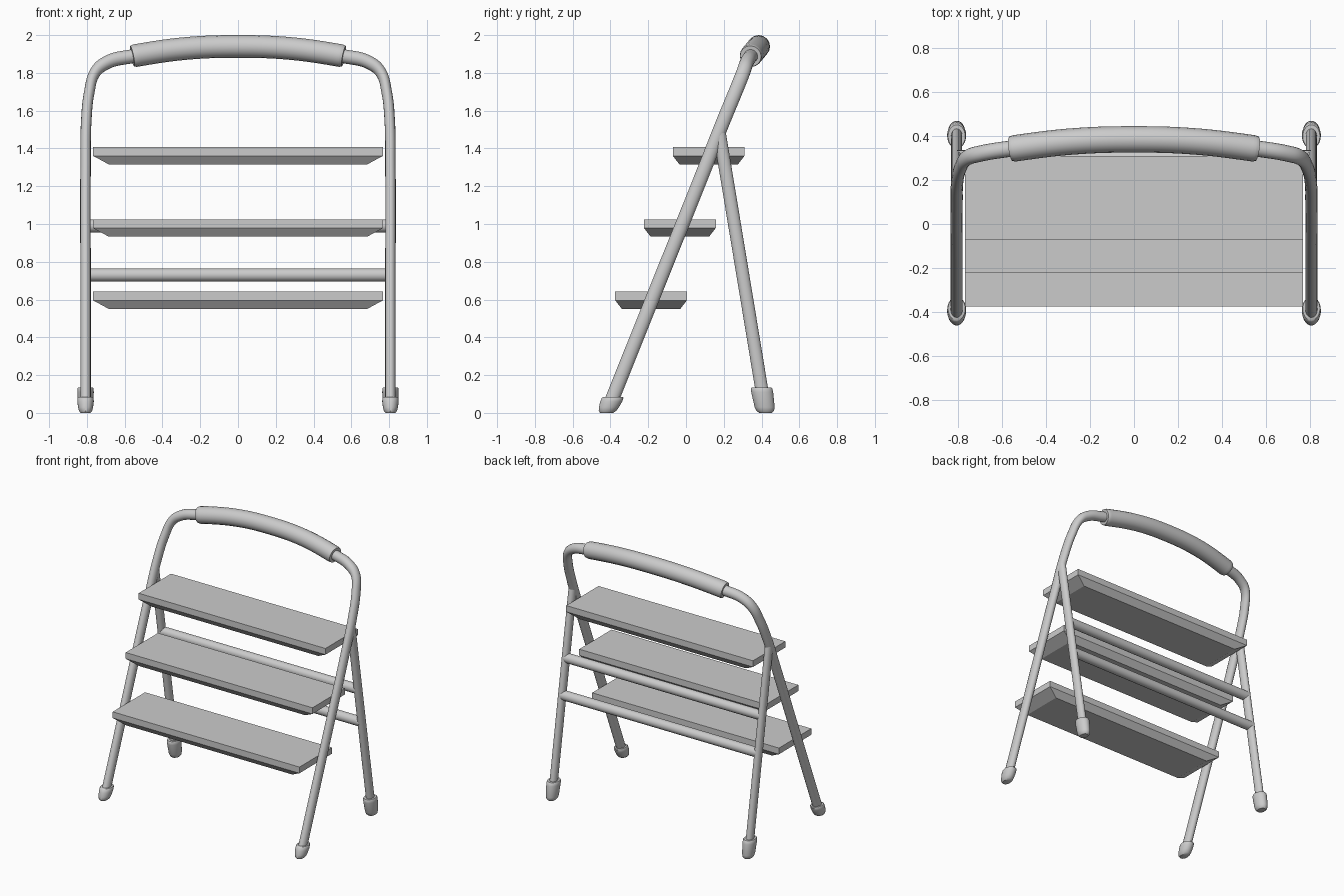
import bpy, bmesh, math

if "Cube" in bpy.data.objects:
    bpy.data.objects.remove(bpy.data.objects["Cube"])

SX = 0.75     # tubing is slightly flattened sideways
LEG_X = 0.807


def finish(ob, angle=40):
    bpy.ops.object.select_all(action='DESELECT')
    ob.select_set(True)
    bpy.context.view_layer.objects.active = ob
    if ob.type == 'CURVE':
        bpy.ops.object.convert(target='MESH')
        ob = bpy.context.object
    bpy.ops.object.transform_apply(location=False, rotation=False, scale=True)
    bpy.ops.object.shade_smooth_by_angle(angle=math.radians(angle))


def tube(name, pts, r, sx=SX, radii=None):
    cu = bpy.data.curves.new(name, 'CURVE')
    cu.dimensions = '3D'
    cu.bevel_depth = r
    cu.bevel_resolution = 6
    cu.resolution_u = 8
    cu.use_fill_caps = True
    sp = cu.splines.new('BEZIER')
    sp.bezier_points.add(len(pts) - 1)
    for i, (bp, (x, y, z)) in enumerate(zip(sp.bezier_points, pts)):
        bp.co = (x / sx, y, z)
        bp.handle_left_type = bp.handle_right_type = 'AUTO'
        bp.radius = radii[i] if radii else 1
    ob = bpy.data.objects.new(name, cu)
    bpy.context.collection.objects.link(ob)
    ob.scale.x = sx
    finish(ob)


def mirrored(half):
    return half + [(-x, y, z) for x, y, z in reversed(half) if x > 0]


def mesh_object(name, bm, angle):
    bmesh.ops.recalc_face_normals(bm, faces=bm.faces)
    me = bpy.data.meshes.new(name)
    bm.to_mesh(me)
    bm.free()
    ob = bpy.data.objects.new(name, me)
    bpy.context.collection.objects.link(ob)
    finish(ob, angle)


def loft(name, rings, angle=40):
    bm = bmesh.new()
    loops = [[bm.verts.new(p) for p in ring] for ring in rings]
    n = len(loops[0])
    for a, b in zip(loops, loops[1:]):
        for i in range(n):
            j = (i + 1) % n
            bm.faces.new((a[i], a[j], b[j], b[i]))
    bm.faces.new(loops[0])
    bm.faces.new(loops[-1])
    mesh_object(name, bm, angle)


def front_y(z):
    return -0.40 + 0.401 * (z - 0.05)


def rear_y(z):
    return 0.40 - 0.165 * (z - 0.13)


# Front frame: one bent tube from foot to foot
half = [(LEG_X, front_y(z), z) for z in (0.03, 0.7, 1.3)]
half += [(0.803, 0.20, 1.55), (0.787, 0.262, 1.70), (0.758, 0.302, 1.80),
         (0.70, 0.320, 1.852), (0.56, 0.343, 1.888), (0.30, 0.374, 1.927),
         (0, 0.385, 1.94)]
tube("front_frame", mirrored(half), 0.037)

# Padded grip on the top bar
grip = [(0.56, 0.342, 1.888), (0.545, 0.344, 1.891), (0.30, 0.374, 1.927),
        (0, 0.385, 1.94)]
tube("hand_grip", mirrored(grip), 0.060, 1, [0.94, 1, 1, 1, 1, 1, 0.94])

# Rear legs and rubber feet
for side, s in (("left", -1), ("right", 1)):
    x = s * LEG_X
    tube("rear_leg_" + side, [(x, rear_y(z), z) for z in (0.03, 1.5)], 0.034)
    for part, fy, top in (("front", front_y, 0.085), ("rear", rear_y, 0.135)):
        rings = []
        for z, r in ((0, 0.034), (0.01, 0.046), (0.03, 0.053),
                     (top - 0.025, 0.058), (top - 0.006, 0.057), (top, 0.052)):
            rings.append([(x + SX * r * math.cos(a), fy(z) + r * math.sin(a), z)
                          for a in (math.tau * k / 24 for k in range(24))])
        loft(part + "_foot_" + side, rings)

# Cross bars between the rear legs
for i, z in enumerate((0.73, 0.99)):
    y = rear_y(z)
    tube(f"cross_bar_{i + 1}", [(-0.805, y, z), (0.805, y, z)], 0.035, 1)

# Treads: slabs with chamfered undersides
for i in range(3):
    cy, z = -0.185 + 0.1525 * i, 0.642 + 0.3825 * i
    rings = [[(sx * w, cy + sy * d, z - dz)
              for sx, sy in ((-1, -1), (1, -1), (1, 1), (-1, 1))]
             for w, d, dz in ((0.768, 0.19, 0), (0.768, 0.19, 0.046),
                              (0.685, 0.155, 0.091))]
    loft(f"tread_{i + 1}", rings, 20)
